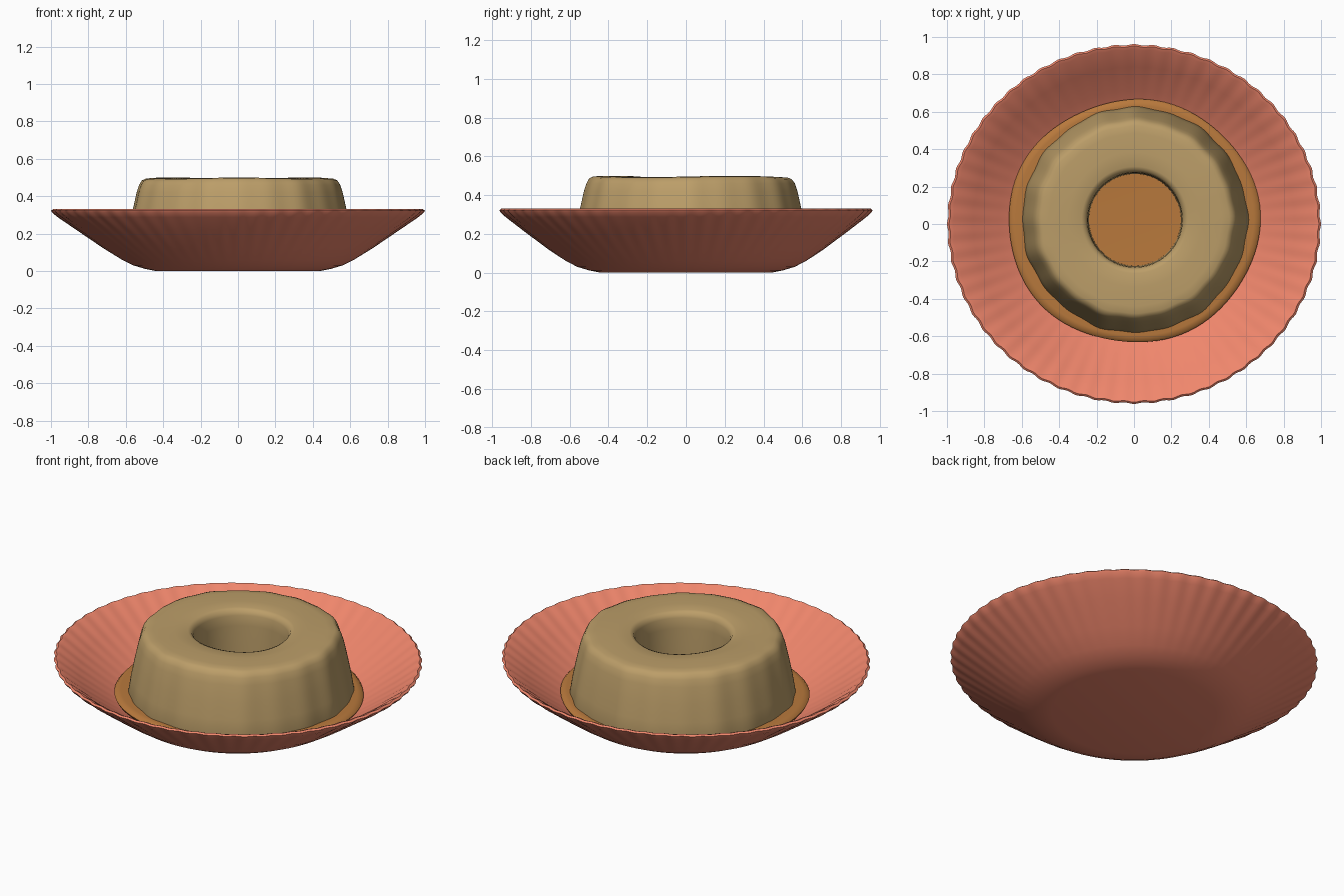
import bpy, bmesh, math

if "Cube" in bpy.data.objects:
    bpy.data.objects.remove(bpy.data.objects["Cube"])


def material(name, color):
    m = bpy.data.materials.new(name)
    m.diffuse_color = (*color, 1)
    m.use_nodes = True
    m.node_tree.nodes["Principled BSDF"].inputs["Base Color"].default_value = m.diffuse_color
    return m


def lathe(name, profile, segs, color, shape, closed=False, angle=50):
    """Spin a (radius, z) profile; shape(r, z, a) returns the final point."""
    bm = bmesh.new()
    rings = []
    for r, z in profile:
        if r == 0:
            rings.append([bm.verts.new(shape(0, z, 0))] * segs)
        else:
            rings.append([bm.verts.new(shape(r, z, 2 * math.pi * i / segs))
                          for i in range(segs)])
    pairs = list(zip(rings, rings[1:]))
    if closed:
        pairs.append((rings[-1], rings[0]))
    for lo, hi in pairs:
        for i in range(segs):
            j = (i + 1) % segs
            quad = list(dict.fromkeys((lo[i], lo[j], hi[j], hi[i])))
            bm.faces.new(quad)
    bmesh.ops.recalc_face_normals(bm, faces=bm.faces)
    mesh = bpy.data.meshes.new(name)
    bm.to_mesh(mesh)
    bm.free()
    ob = bpy.data.objects.new(name, mesh)
    bpy.context.collection.objects.link(ob)
    mesh.materials.append(material(name + "_color", color))
    bpy.ops.object.select_all(action='DESELECT')
    ob.select_set(True)
    bpy.context.view_layer.objects.active = ob
    bpy.ops.object.shade_smooth_by_angle(angle=math.radians(angle))
    return ob


# Plate: round foot, slightly oval finely scalloped rim
def plate_shape(r, z, a):
    t = max(0, (r - 0.6) / 0.4)
    k = 1 + 0.004 * t * math.cos(60 * a)
    return (r * k * math.cos(a), r * k * math.sin(a) * (1 - 0.038 * t), z)


lathe("plate", [
    (0, 0), (0.44, 0), (0.50, 0.012), (0.56, 0.03), (0.62, 0.06), (0.72, 0.122),
    (0.86, 0.218), (0.96, 0.287), (0.99, 0.312), (0.996, 0.322), (0.985, 0.33),
    (0.965, 0.322), (0.86, 0.243), (0.72, 0.147), (0.62, 0.085),
    (0.55, 0.052), (0.48, 0.035), (0.42, 0.03), (0, 0.03)],
    360, (0.87, 0.24, 0.15), plate_shape)


# Sauce pool: flat disc with an uneven rounded edge
def sauce_shape(r, z, a):
    k = 1 + 0.018 * math.cos(2 * a - 0.2) + 0.008 * math.sin(5 * a + 1)
    return (r * k * math.cos(a), r * k * math.sin(a) + 0.015, z)


lathe("sauce", [
    (0, 0.04), (0.45, 0.045), (0.60, 0.085), (0.655, 0.115), (0.661, 0.128),
    (0.65, 0.14), (0.625, 0.145), (0.55, 0.138), (0, 0.13)],
    96, (0.48, 0.19, 0.045), sauce_shape)


# Ring pudding: tapered, softly fluted side and a tapered central hole
def pudding_shape(r, z, a):
    w = min(1, max(0, (r - 0.4) / 0.12))
    k = 1 + w * (0.005 * math.cos(20 * a) + 0.004 * math.sin(13 * a + 1)
                 + 0.004 * math.sin(7 * a + 2))
    dz = 0.003 * math.sin(3 * a) if z > 0.47 else 0
    return (r * k * math.cos(a) + 0.005, r * k * math.sin(a) + 0.022, z + dz)


lathe("pudding", [
    (0.595, 0.09), (0.602, 0.14), (0.588, 0.23), (0.568, 0.33), (0.548, 0.42),
    (0.535, 0.46), (0.52, 0.484), (0.50, 0.493), (0.46, 0.496), (0.36, 0.496),
    (0.285, 0.494), (0.265, 0.486), (0.254, 0.46), (0.25, 0.40), (0.245, 0.09)],
    160, (0.50, 0.34, 0.14), pudding_shape, closed=True)
